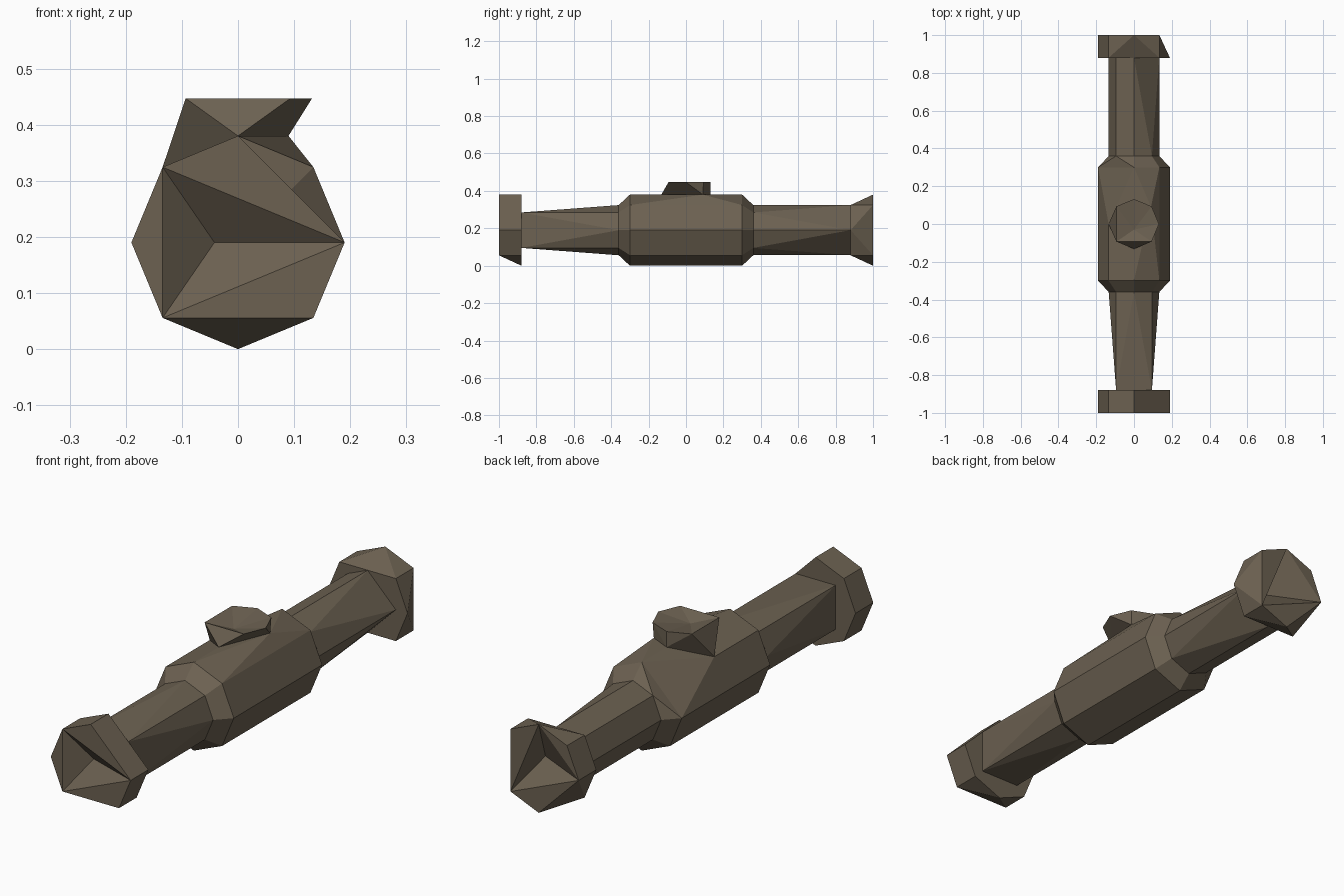
import bpy
import bmesh
from math import radians, sin, cos
from mathutils import Vector

if "Cube" in bpy.data.objects:
    bpy.data.objects.remove(bpy.data.objects["Cube"])

AXIS_Z = 0.19
WIDE, NARROW = 0.19, 0.134
FULL = range(8)

paint = bpy.data.materials.new("dull bronze")
paint.use_nodes = True
colour = (0.15, 0.12, 0.083, 1)
paint.diffuse_color = colour
bsdf = paint.node_tree.nodes["Principled BSDF"]
bsdf.inputs["Base Color"].default_value = colour
bsdf.inputs["Roughness"].default_value = 0.8


def corner(y, radius, k):
    """Corner k of an eight-sided ring around the long axis, k = 0 at +x."""
    a = radians(45 * k)
    return Vector((radius * cos(a), y, AXIS_Z + radius * sin(a)))


def ring(y, radius, corners=FULL):
    return [corner(y, radius, k) for k in corners]


def hull(points):
    bm = bmesh.new()
    for p in points:
        bm.verts.new(p)
    bmesh.ops.convex_hull(bm, input=bm.verts[:])
    loose = [v for v in bm.verts if not v.link_faces]
    bmesh.ops.delete(bm, geom=loose, context='VERTS')
    return bm


def drop_plane(bm, axis, value):
    """Open the shell where its faces lie flat in one plane."""
    flat = [f for f in bm.faces
            if all(abs(v.co[axis] - value) < 1e-4 for v in f.verts)]
    bmesh.ops.delete(bm, geom=flat, context='FACES_ONLY')


def add_faces(bm, polygons):
    for poly in polygons:
        bm.faces.new([bm.verts.new(p) for p in poly])


def finish(name, bm):
    bmesh.ops.remove_doubles(bm, verts=bm.verts[:], dist=0.0005)
    bmesh.ops.recalc_face_normals(bm, faces=bm.faces[:])
    mesh = bpy.data.meshes.new(name)
    bm.to_mesh(mesh)
    bm.free()
    mesh.materials.append(paint)
    obj = bpy.data.objects.new(name, mesh)
    bpy.context.collection.objects.link(obj)


def flange(name, y_out, outer, y_in, inner, triangle, apex):
    """End collar whose outer face has a three-sided pit."""
    bm = hull(ring(y_out, WIDE, outer) + ring(y_in, WIDE, inner))
    drop_plane(bm, 1, y_out)
    for i, a in enumerate(triangle):
        b = triangle[(i + 1) % 3]
        span = (b - a) % 8
        arc = [(a + s) % 8 for s in range(span + 1)]
        rim = ring(y_out, WIDE, [k for k in arc if k in outer])
        add_faces(bm, [rim, [rim[0], rim[-1], Vector(apex)]])
    finish(name, bm)


# Pitted collars at both ends
flange("front_flange", -1, (0, 2, 3, 4, 5, 7), -0.88, (0, 2, 3, 4, 5, 6, 7),
       (0, 3, 5), (-0.042, -0.92, AXIS_Z))
flange("back_flange", 1, (1, 2, 3, 4, 6, 7), 0.88, (0, 1, 3, 4, 5, 7),
       (2, 4, 7), (0.045, 0.89, AXIS_Z))

# Necks: the front one tapers to a square end
finish("front_neck", hull(ring(-0.88, NARROW, (1, 3, 5, 7))
                          + ring(-0.36, NARROW)))
finish("back_neck", hull(ring(0.36, NARROW)
                         + ring(0.88, NARROW, (0, 2, 3, 4, 5, 6))))

# Barrel with sloped shoulders
BACK = (0, 1, 2, 4, 5, 6, 7)
finish("front_shoulder", hull(ring(-0.36, NARROW) + ring(-0.3, WIDE)))
finish("back_shoulder", hull(ring(0.3, WIDE, BACK) + ring(0.36, NARROW)))
BOSS_SEAT = Vector((0.09, 0.09, 0.38))
finish("barrel", hull(ring(-0.3, WIDE) + ring(0.3, WIDE, BACK)
                      + [BOSS_SEAT, corner(0, WIDE, 3)]))

# Filler boss on top, flared, with a shallow dished top
R, TOP = 0.132, 0.447
rim = [Vector((R * cos(radians(45 * k)), R * sin(radians(45 * k)), TOP))
       for k in (0, 1, 2, 3, 5, 7)]
foot = [BOSS_SEAT, corner(0, WIDE, 3), Vector((0, -R, 0.38)),
        Vector((0, R, 0.38))]
boss = hull(rim + foot)
drop_plane(boss, 2, TOP)
dish = Vector((0, -0.03, 0.42))
add_faces(boss, [[p, rim[(i + 1) % len(rim)], dish]
                 for i, p in enumerate(rim)])
finish("filler_boss", boss)
